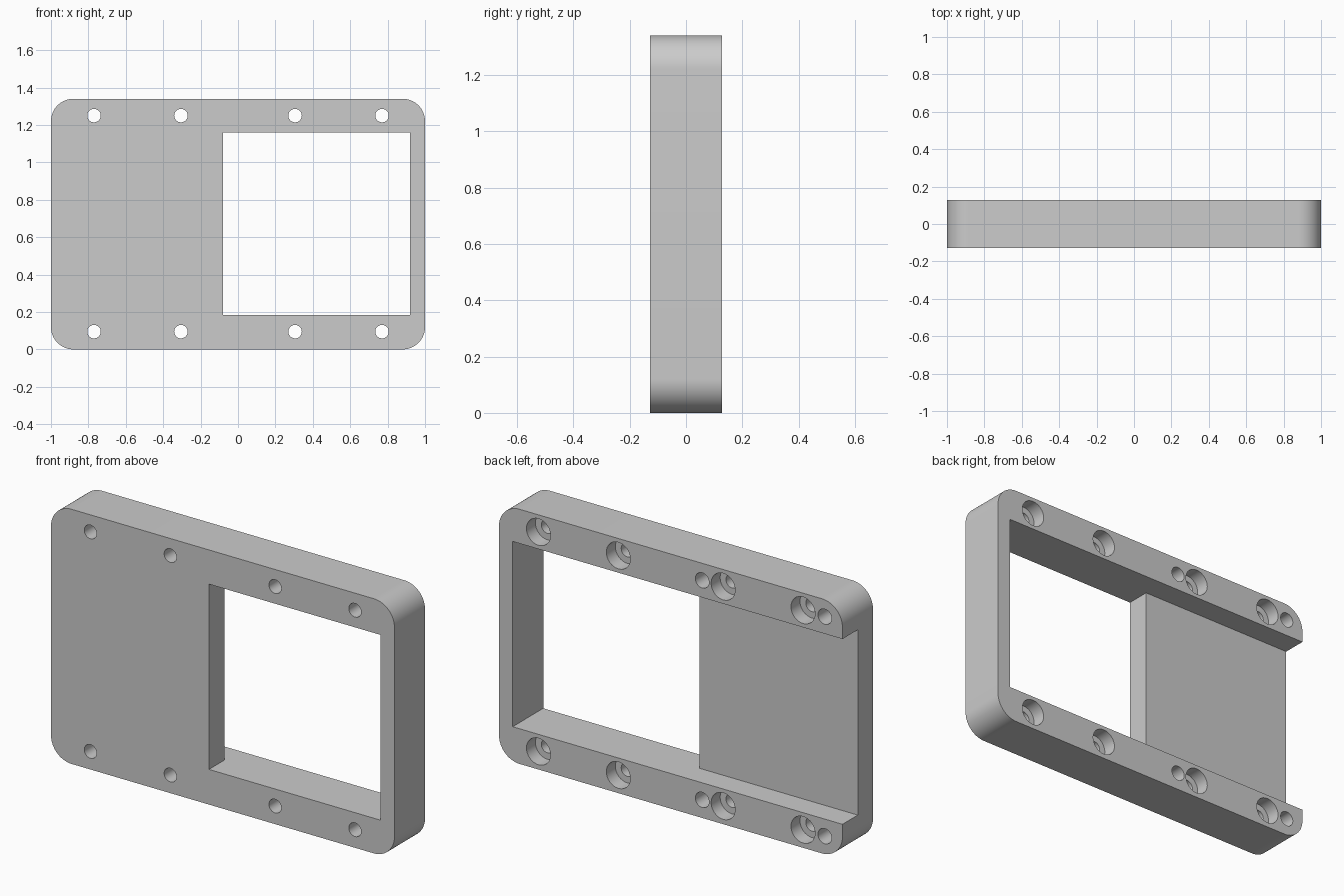
import bpy
import bmesh
from math import cos, sin, pi
from mathutils import Vector

WIDTH, HEIGHT, DEPTH = 2.0, 1.34, 0.254
FRONT, BACK = -DEPTH / 2, DEPTH / 2
CORNER = 0.12
LOW, HIGH = 0.185, 1.16          # height range of the opening

if "Cube" in bpy.data.objects:
    bpy.data.objects.remove(bpy.data.objects["Cube"], do_unlink=True)

grey = bpy.data.materials.new("neutral grey")
grey.use_nodes = True
colour = (0.6, 0.6, 0.6, 1)
grey.diffuse_color = colour
grey.node_tree.nodes["Principled BSDF"].inputs["Base Color"].default_value = colour


def prism(name, outline, sweep):
    """Extrude a closed outline of 3D points along a vector."""
    bm = bmesh.new()
    face = bm.faces.new([bm.verts.new(p) for p in outline])
    new = bmesh.ops.extrude_face_region(bm, geom=[face], use_keep_orig=True)
    moved = [v for v in new["geom"] if isinstance(v, bmesh.types.BMVert)]
    bmesh.ops.translate(bm, verts=moved, vec=Vector(sweep))
    bmesh.ops.recalc_face_normals(bm, faces=bm.faces)
    mesh = bpy.data.meshes.new(name)
    bm.to_mesh(mesh)
    bm.free()
    mesh.materials.append(grey)
    obj = bpy.data.objects.new(name, mesh)
    bpy.context.collection.objects.link(obj)
    return obj


def arc(x, z, radius, start, sweep, steps, y):
    return [(x + radius * cos(start + sweep * i / steps), y,
             z + radius * sin(start + sweep * i / steps)) for i in range(steps + 1)]


def cut(target, cutter):
    """Subtract the cutter from the target, then discard it."""
    cutter.hide_render = True
    bpy.context.view_layer.objects.active = target
    mod = target.modifiers.new("cut", "BOOLEAN")
    mod.operation = "DIFFERENCE"
    mod.solver = "EXACT"
    mod.object = cutter
    bpy.ops.object.modifier_apply(modifier=mod.name)
    bpy.data.objects.remove(cutter, do_unlink=True)


def drill(target, x, z, radius, y0, y1):
    ring = arc(x, z, radius, 0, 2 * pi, 32, y0)[:-1]
    cut(target, prism("drill", ring, (0, y1 - y0, 0)))


# Rounded plate
dx, dz = WIDTH / 2 - CORNER, HEIGHT / 2 - CORNER
outline = []
for i, (sx, sz) in enumerate([(1, 1), (-1, 1), (-1, -1), (1, -1)]):
    outline += arc(sx * dx, HEIGHT / 2 + sz * dz, CORNER, i * pi / 2, pi / 2, 16, FRONT)
plate = prism("mounting_plate", outline, (0, DEPTH, 0))

# Through window joined to a half-depth channel that opens at the right end
step = [(-1.1, 0), (-1.1, 0.2), (0.92, 0.2), (0.92, -0.2), (-0.08, -0.2), (-0.08, 0)]
cut(plate, prism("opening", [(x, y, LOW) for x, y in step], (0, 0, HIGH - LOW)))

# Counterbored screw holes and blind pin holes along both rails
for z in (0.095, 1.25):
    for x in (-0.77, -0.305, 0.305, 0.77):
        drill(plate, x, z, 0.07, BACK - 0.075, BACK + 0.1)
        drill(plate, x, z, 0.036, FRONT - 0.1, BACK + 0.1)
    for x in (-0.897, -0.183):
        drill(plate, x, z, 0.04, BACK - 0.1, BACK + 0.1)

# Smooth the round surfaces, keep the edges crisp
bpy.ops.object.select_all(action="DESELECT")
plate.select_set(True)
bpy.context.view_layer.objects.active = plate
bpy.ops.object.shade_smooth_by_angle(angle=pi / 6)
